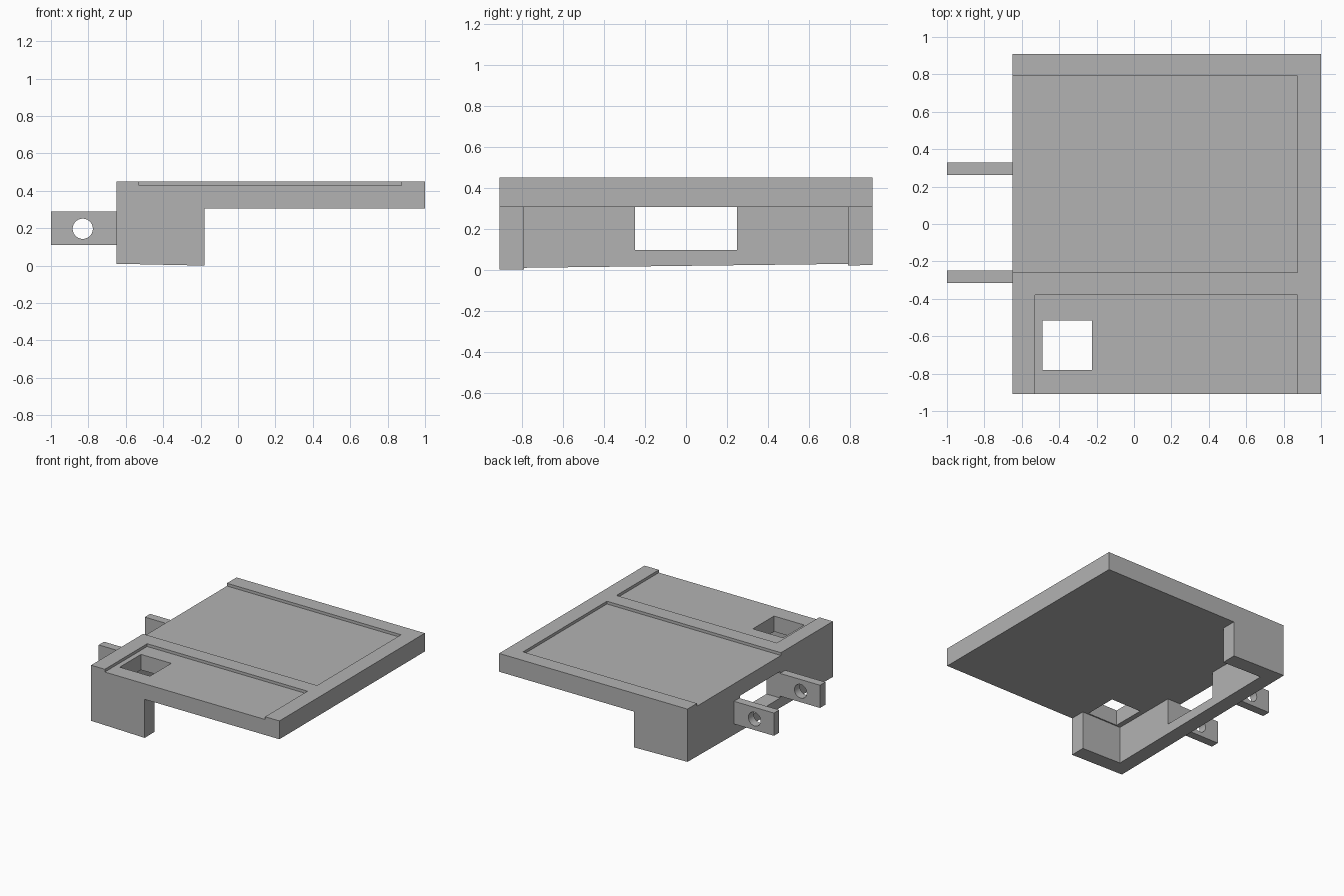
import bpy
import bmesh
import math
from mathutils import Matrix

cube = bpy.data.objects.get("Cube")
if cube:
    bpy.data.objects.remove(cube)

grey = bpy.data.materials.new("plain grey")
grey.use_nodes = True
color = (0.45, 0.45, 0.45, 1)
grey.diffuse_color = color
grey.node_tree.nodes["Principled BSDF"].inputs["Base Color"].default_value = color


def add_object(name, bm):
    bmesh.ops.recalc_face_normals(bm, faces=bm.faces)
    mesh = bpy.data.meshes.new(name)
    bm.to_mesh(mesh)
    bm.free()
    mesh.materials.append(grey)
    obj = bpy.data.objects.new(name, mesh)
    bpy.context.collection.objects.link(obj)
    return obj


def prism(name, outline, z0, z1):
    bm = bmesh.new()
    face = bm.faces.new([bm.verts.new((x, y, z0)) for x, y in outline])
    top = bmesh.ops.extrude_face_region(bm, geom=[face])["geom"]
    for v in top:
        if isinstance(v, bmesh.types.BMVert):
            v.co.z = z1
    return add_object(name, bm)


def box(name, x0, x1, y0, y1, z0, z1):
    return prism(name, [(x0, y0), (x1, y0), (x1, y1), (x0, y1)], z0, z1)


def cut(obj, cutters):
    for c in cutters:
        c.hide_render = True
        mod = obj.modifiers.new("cut", "BOOLEAN")
        mod.operation = "DIFFERENCE"
        mod.solver = "EXACT"
        mod.object = c
    # Bake the cuts, then drop the cutters
    bpy.context.view_layer.update()
    graph = bpy.context.evaluated_depsgraph_get()
    mesh = bpy.data.meshes.new_from_object(obj.evaluated_get(graph))
    obj.modifiers.clear()
    obj.data = mesh
    for c in cutters:
        bpy.data.objects.remove(c)


# Main dimensions
left, right, half = -0.65, 1.0, 0.91
leg_end, inner_x, inner_y = -0.18, -0.53, 0.79
under, floor, top = 0.305, 0.428, 0.45

# Tray with its supporting walls, on a slightly sloping base
body = box("tray_body", left, right, -half, half, 0, top)
for v in body.data.vertices:
    if v.co.z < 0.1:
        v.co.z = 0.022 * (v.co.y + half) / (2 * half) + 0.01 * (leg_end - v.co.x) / 0.47

# Open underside that leaves a U-shaped wall
cavity = [(inner_x, -inner_y), (leg_end, -inner_y), (leg_end, -1.1), (1.2, -1.1),
          (1.2, 1.1), (leg_end, 1.1), (leg_end, inner_y), (inner_x, inner_y)]
cut(body, [
    prism("underside_cutter", cavity, -0.3, under),
    box("window_cutter", -0.8, -0.4, -0.25, 0.25, 0.095, under),
    box("large_recess_cutter", -0.8, 0.875, -0.26, 0.79, floor, 0.6),
    box("front_recess_cutter", inner_x, 0.875, -1.1, -0.38, floor, 0.6),
    box("square_hole_cutter", -0.49, -0.225, -0.78, -0.515, 0.2, 0.6),
])

# Hinge lugs with round pin holes
for name, y0 in (("front_lug", -0.315), ("back_lug", 0.262)):
    lug = box(name, -1.0, left, y0, y0 + 0.066, 0.11, 0.29)
    bm = bmesh.new()
    bmesh.ops.create_cone(
        bm, cap_ends=True, segments=40, radius1=0.054, radius2=0.054, depth=0.3,
        matrix=Matrix.Translation((-0.83, y0, 0.197)) @ Matrix.Rotation(math.pi / 2, 4, "X"))
    cut(lug, [add_object("pin_hole_cutter", bm)])
    bpy.ops.object.select_all(action="DESELECT")
    lug.select_set(True)
    bpy.context.view_layer.objects.active = lug
    bpy.ops.object.shade_smooth_by_angle(angle=math.radians(30))
